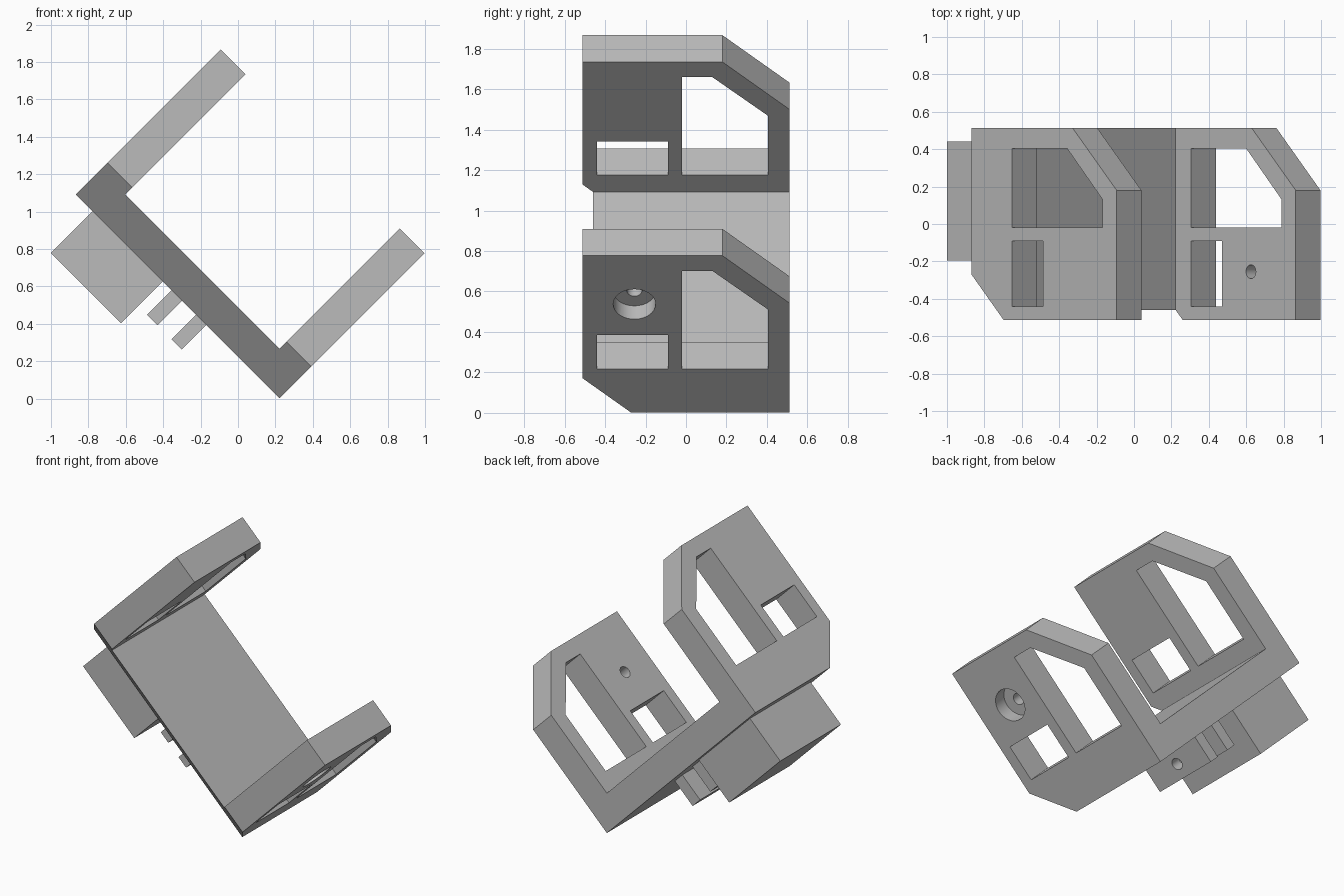
import bpy, bmesh, math
from mathutils import Matrix

cube = bpy.data.objects.get("Cube")
if cube:
    bpy.data.objects.remove(cube, do_unlink=True)

grey = bpy.data.materials.new("plain grey")
grey.use_nodes = True
COLOUR = (0.5, 0.5, 0.5, 1)
grey.diffuse_color = COLOUR
grey.node_tree.nodes["Principled BSDF"].inputs["Base Color"].default_value = COLOUR

# Local frame: x along the arms, y depth, z along the spine, tilted 45 degrees
TILT = Matrix.Translation((0.222, 0, 0.002)) @ Matrix.Rotation(math.radians(-45), 4, 'Y')
SPAN, WALL, REACH = 1.541, 0.187, 1.096
BACK, FRONT = 0.512, -0.512


def prism(name, profile, low, high):
    """Extrude an (x, y) profile from z = low to z = high."""
    bm = bmesh.new()
    face = bm.faces.new([bm.verts.new((x, y, low)) for x, y in profile])
    top = bmesh.ops.extrude_face_region(bm, geom=[face])
    verts = [g for g in top["geom"] if isinstance(g, bmesh.types.BMVert)]
    bmesh.ops.translate(bm, verts=verts, vec=(0, 0, high - low))
    bmesh.ops.recalc_face_normals(bm, faces=bm.faces)
    mesh = bpy.data.meshes.new(name)
    bm.to_mesh(mesh)
    bm.free()
    mesh.materials.append(grey)
    obj = bpy.data.objects.new(name, mesh)
    obj.matrix_world = TILT
    bpy.context.scene.collection.objects.link(obj)
    return obj


def rect(x0, x1, y0, y1):
    return [(x0, y0), (x1, y0), (x1, y1), (x0, y1)]


def circle(x, y, r, n=32):
    steps = [2 * math.pi * i / n for i in range(n)]
    return [(x + r * math.cos(a), y + r * math.sin(a)) for a in steps]


def cut(obj, cutters):
    """Subtract the cutters, bake the result and remove the cutters."""
    for c in cutters:
        c.hide_render = True
        mod = obj.modifiers.new("cut", 'BOOLEAN')
        mod.operation, mod.solver, mod.object = 'DIFFERENCE', 'EXACT', c
    bpy.context.view_layer.update()
    graph = bpy.context.evaluated_depsgraph_get()
    baked = bpy.data.meshes.new_from_object(obj.evaluated_get(graph))
    obj.modifiers.clear()
    obj.data = baked
    for c in cutters:
        bpy.data.objects.remove(c, do_unlink=True)


def smooth_holes(obj):
    bpy.ops.object.select_all(action='DESELECT')
    obj.select_set(True)
    bpy.context.view_layer.objects.active = obj
    bpy.ops.object.shade_smooth_by_angle(angle=math.radians(25))


# U-shaped bracket with chamfered corners
outline = [(0, FRONT + 0.24), (0.24, FRONT), (REACH, FRONT),
           (REACH, 0.18), (REACH - 0.332, BACK), (0, BACK)]
bracket = prism("bracket", outline, 0, SPAN)
window = [(0.305, -0.02), (0.99, -0.02), (0.99, 0.13), (0.72, 0.405), (0.305, 0.405)]
cut(bracket, [
    prism("gap_cutter", rect(WALL, 2, -1, 1), WALL, SPAN - WALL),
    prism("large_window_cutter", window, -1, 3),
    prism("small_window_cutter", rect(0.305, 0.54, -0.44, -0.09), -1, 3),
    prism("bore_cutter", circle(0.757, -0.255, 0.105), -0.5, 0.093),
    prism("bolt_hole_cutter", circle(0.757, -0.255, 0.037), 0.05, 0.5),
])
smooth_holes(bracket)

# Block and two drilled lugs on the underside of the spine
prism("rear_block", rect(-0.315, 0.02, -0.195, 0.44), 0.882, 1.413)
for name, low in (("lower_lug", 0.554), ("upper_lug", 0.738)):
    lug = prism(name, rect(-0.185, 0.02, -0.115, 0.36), low, low + 0.078)
    cut(lug, [prism("lug_hole_cutter", circle(-0.0925, 0.1225, 0.037), 0.3, 0.87)])
    smooth_holes(lug)
